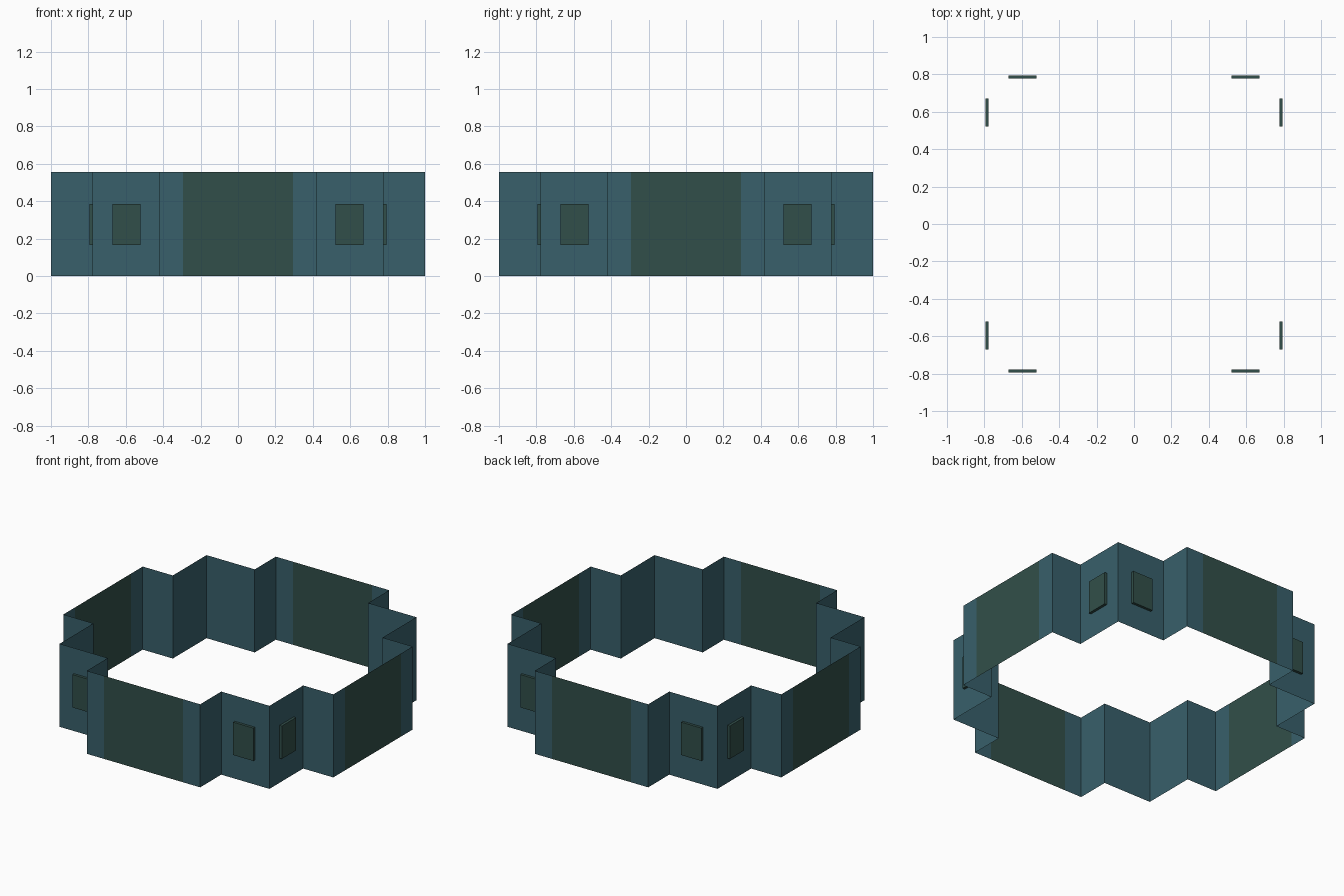
import bpy, bmesh, math
from mathutils import Matrix, Vector

if "Cube" in bpy.data.objects:
    bpy.data.objects.remove(bpy.data.objects["Cube"])

H = 0.556          # wall height
R = 1.0            # outer wall distance
C = 0.777          # recessed corner distance
S = 0.42           # half width of the long bay
P = 0.294          # half width of the dark panel


def material(name, rgb):
    m = bpy.data.materials.new(name)
    m.diffuse_color = (*rgb, 1.0)
    m.use_nodes = True
    m.node_tree.nodes["Principled BSDF"].inputs["Base Color"].default_value = m.diffuse_color
    return m


teal = material("teal", (0.040, 0.117, 0.146))
green = material("dark green", (0.031, 0.078, 0.068))


def make_object(name, bm, mats):
    me = bpy.data.meshes.new(name)
    bm.to_mesh(me)
    bm.free()
    for m in mats:
        me.materials.append(m)
    ob = bpy.data.objects.new(name, me)
    bpy.context.collection.objects.link(ob)
    return ob


# Stepped ring wall: a quarter outline repeated four times, open top and bottom
quarter = [(-S, -R), (-P, -R), (P, -R), (S, -R), (S, -C), (C, -C), (C, -S)]
outline = []
for k in range(4):
    rot = Matrix.Rotation(k * math.pi / 2, 3, 'Z')
    outline += [rot @ Vector((x, y, 0)) for x, y in quarter]

bm = bmesh.new()
low = [bm.verts.new(p) for p in outline]
high = [bm.verts.new(p + Vector((0, 0, H))) for p in outline]
n = len(outline)
for i in range(n):
    j = (i + 1) % n
    f = bm.faces.new((low[i], low[j], high[j], high[i]))
    # middle segment of every long bay is the dark panel
    f.material_index = 1 if i % len(quarter) == 1 else 0
make_object("ring_wall", bm, [teal, green])

# Small raised plates on both faces of every corner
t0, t1 = C + 0.0005, C + 0.018
for k in range(4):
    for side in (-1, 1):
        bm = bmesh.new()
        bmesh.ops.create_cube(bm, size=1.0)
        bmesh.ops.scale(bm, vec=(0.15, t1 - t0, 0.22), verts=bm.verts)
        bmesh.ops.translate(bm, vec=(side * 0.596, -(t0 + t1) / 2, 0.275), verts=bm.verts)
        bmesh.ops.rotate(bm, cent=(0, 0, 0), verts=bm.verts,
                         matrix=Matrix.Rotation(k * math.pi / 2, 3, 'Z'))
        make_object("corner_plate", bm, [green])
